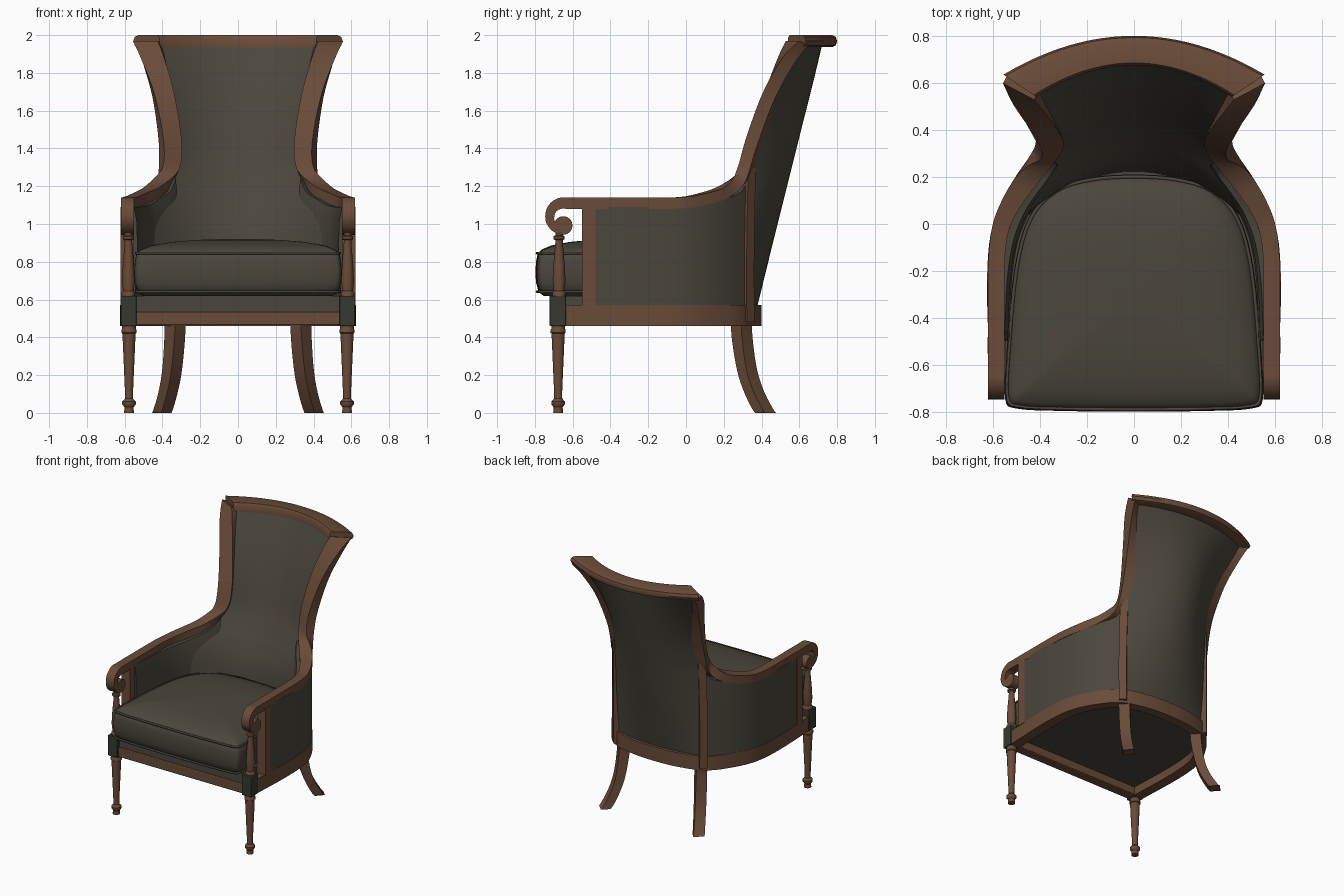
import bpy, bmesh, math
from mathutils import Vector

if "Cube" in bpy.data.objects:
    bpy.data.objects.remove(bpy.data.objects["Cube"])


def material(name, rgb):
    m = bpy.data.materials.new(name)
    m.diffuse_color = (*rgb, 1)
    m.use_nodes = True
    m.node_tree.nodes["Principled BSDF"].inputs["Base Color"].default_value = m.diffuse_color
    return m


WOOD = material("brown wood", (0.143, 0.071, 0.041))
FABRIC = material("olive upholstery", (0.070, 0.062, 0.045))
GREEN = material("dark green", (0.036, 0.042, 0.030))


def smooth(pts, n=5, closed=False):
    """Catmull-Rom through tuples of any length."""
    out, m = [], len(pts)
    for i in range(m if closed else m - 1):
        q = [pts[(i + k) % m] if closed else pts[min(max(i + k, 0), m - 1)] for k in (-1, 0, 1, 2)]
        for j in range(n):
            t = j / n
            out.append(tuple(0.5 * (2 * b + (c - a) * t + (2 * a - 5 * b + 4 * c - d) * t * t
                                    + (3 * b - a - 3 * c + d) * t ** 3) for a, b, c, d in zip(*q)))
    return out if closed else out + [tuple(pts[-1])]


def finish(bm, name, mat, mirror=False, bevel=0, angle=40):
    bmesh.ops.recalc_face_normals(bm, faces=bm.faces)
    me = bpy.data.meshes.new(name)
    bm.to_mesh(me)
    bm.free()
    ob = bpy.data.objects.new(name, me)
    bpy.context.collection.objects.link(ob)
    me.materials.append(mat)
    bpy.ops.object.select_all(action='DESELECT')
    ob.select_set(True)
    bpy.context.view_layer.objects.active = ob
    bpy.ops.object.shade_smooth_by_angle(angle=math.radians(angle))
    if bevel:
        b = ob.modifiers.new("bevel", 'BEVEL')
        b.width, b.segments, b.limit_method = bevel, 2, 'ANGLE'
    if mirror:
        ob.modifiers.new("mirror", 'MIRROR')
    return ob


def loft(name, rings, mat, loop=False, **kw):
    """Skin closed rings of points; caps both ends unless loop."""
    bm = bmesh.new()
    vs = [[bm.verts.new(p) for p in r] for r in rings]
    n = len(vs[0])
    for a, b in zip(vs, vs[1:] + vs[:1] if loop else vs[1:]):
        for i in range(n):
            bm.faces.new((a[i], a[(i + 1) % n], b[(i + 1) % n], b[i]))
    if not loop:
        bm.faces.new(vs[0])
        bm.faces.new(vs[-1])
    return finish(bm, name, mat, **kw)


def sweep(name, pts, mat, n=5, **kw):
    """Rectangular bar along (x, y, z, wx, wy, wz, half thickness), cut off at the floor."""
    p = smooth(pts, n)
    rings = []
    for i, q in enumerate(p):
        c, w = Vector(q[:3]), Vector(q[3:6])
        tan = Vector(p[min(i + 1, len(p) - 1)][:3]) - Vector(p[max(i - 1, 0)][:3])
        nrm = tan.cross(w).normalized() * q[6]
        rings.append([(v.x, v.y, max(v.z, 0)) for v in (c + w + nrm, c - w + nrm, c - w - nrm, c + w - nrm)])
    return loft(name, rings, mat, **kw)


def lathe(name, x, y, prof, mat, seg=24):
    return loft(name, [[(x + r * math.cos(2 * math.pi * i / seg), y + r * math.sin(2 * math.pi * i / seg), z)
                        for i in range(seg)] for r, z in prof], mat, mirror=True)


def box(name, x0, x1, y0, y1, z0, z1, mat, **kw):
    return loft(name, [[(x0, y0, z), (x1, y0, z), (x1, y1, z), (x0, y1, z)] for z in (z0, z1)], mat, **kw)


def both(half):
    """Mirror a right-hand half outline that ends on x = 0."""
    return half + [(-x, y) for x, y in half[-2::-1]]


# seat rail, front rail and seat deck
plan = smooth(both([(.612, -.64), (.625, -.25), (.60, .0), (.51, .19), (.39, .325), (.2, .385), (0, .40)]))
inner = [(x * .87, -.64 if y < -.63 else y * .82 if y > 0 else y) for x, y in plan]
loft("seat_rail", [[(*o, .46), (*o, .57), (*i, .57), (*i, .46)] for o, i in zip(plan, inner)], WOOD)
box("front_rail", -.55, .55, -.71, -.63, .465, .535, WOOD, bevel=.005)
deck = [(.55, -.695)] + [(x * 1.02, y) for x, y in inner] + [(-.55, -.695)]
loft("seat_deck", [[(x, y, z) for x, y in deck] for z in (.525, .62)], FABRIC)

# front corner blocks, turned legs and turned arm supports
box("corner_block", .537, .618, -.722, -.635, .46, .62, GREEN, mirror=True, bevel=.004)
lathe("front_leg", .577, -.677, [(.026, 0), (.024, .03), (.036, .045), (.036, .06), (.022, .075), (.021, .1),
                                (.034, .40), (.034, .42), (.04, .425), (.04, .44), (.036, .445), (.036, .465)], WOOD)
lathe("arm_support", .58, -.672, [(.036, .615), (.036, .635), (.028, .645), (.034, .70), (.03, .78), (.02, .90),
                                  (.02, .915), (.03, .92), (.03, .935), (.02, .94), (.02, .98)], WOOD)

# splayed back legs and the thin posts above them
d = .028
sweep("back_leg", [(.335, .295, .50, d, -d, 0, .04), (.335, .297, .40, d, -d, 0, .038),
                   (.35, .325, .22, d, -d, 0, .034), (.375, .37, .09, d, -d, 0, .031),
                   (.41, .432, -.025, d, -d, 0, .03)], WOOD, mirror=True)
sweep("back_post", [(.372, .322, .48, .02, -.02, 0, .028), (.372, .322, .9, .02, -.02, 0, .028),
                    (.365, .33, 1.3, .02, -.02, 0, .028)], WOOD, mirror=True)
box("arm_post", .55, .622, -.55, -.48, .565, 1.09, WOOD, mirror=True)

# one continuous bar: scroll, arm and flared back stile
A = .035
arm = [
    (.585, -.645, .965, A, 0, 0, .018), (.585, -.69, .975, A, 0, 0, .020), (.585, -.72, 1.02, A, 0, 0, .023),
    (.585, -.712, 1.075, A, 0, 0, .026), (.585, -.67, 1.108, A, 0, 0, .029), (.585, -.6, 1.11, A, 0, 0, .03),
    (.585, -.3, 1.11, A, 0, 0, .03), (.582, -.12, 1.11, A, 0, 0, .03), (.562, 0, 1.115, .035, .012, 0, .03),
    (.515, .1, 1.135, .035, .022, 0, .03), (.455, .19, 1.165, .040, .022, 0, .03),
    (.395, .27, 1.22, .046, .004, 0, .033), (.362, .325, 1.30, .046, -.018, 0, .034),
    (.36, .37, 1.45, .048, -.018, 0, .036), (.395, .445, 1.68, .053, -.006, 0, .036),
    (.445, .527, 1.86, .062, .012, 0, .035), (.478, .588, 1.958, .066, .035, 0, .03)]
sweep("arm_and_stile", arm, WOOD, mirror=True)
loft("scroll_roll", [[(x, -.65 + .049 * math.cos(t * math.pi / 12), .992 + .049 * math.sin(t * math.pi / 12))
                      for t in range(24)] for x in (.55, .62)], WOOD, mirror=True)

# curved crest rail with a rolled outer lip
sec = [(0, 1.935), (0, 1.985), (.08, 2.0), (.8, 2.0), (.94, 1.99), (1, 1.968), (.94, 1.945), (.8, 1.937), (.5, 1.94)]
rings = []
for k in range(25):
    s = k / 12 - 1
    i = Vector((.415 * s, .54 + .135 * (1 - s * s)))
    o = Vector((.555 * s, .635 + .165 * (1 - s * s)))
    rings.append([(*i.lerp(o, u), z) for u, z in sec])
loft("crest_rail", rings, WOOD)

# upholstered side panels: outer x, y, inner x, y, top height
side = smooth([(.618, -.49, .55, -.49, 1.09), (.622, -.25, .54, -.25, 1.09), (.605, -.04, .515, -.08, 1.09),
               (.565, .09, .47, .04, 1.10), (.50, .2, .42, .12, 1.13), (.42, .29, .36, .2, 1.17),
               (.38, .33, .33, .25, 1.24)])
loft("side_panel", [[(ox, oy, .565), (ox, oy, zt), (ix, iy, zt), (ix * .975, iy - .005, zt - .07),
                     (ix * .965, iy - .01, .85), (ix, iy, .565)]
                    for ox, oy, ix, iy, zt in side], FABRIC, mirror=True)

# curved back: z, then half width, edge y, middle y of the inner and outer skins
back = smooth([(.565, .47, .02, .22, .37, .325, .378), (.90, .47, .03, .25, .375, .335, .46),
               (1.06, .455, .08, .305, .375, .34, .50), (1.18, .395, .215, .365, .37, .35, .53),
               (1.30, .33, .325, .42, .365, .365, .56), (1.50, .33, .375, .49, .37, .41, .61),
               (1.72, .365, .45, .575, .42, .485, .666), (1.945, .42, .553, .68, .49, .605, .72)])
S = [k / 10 - 1 for k in range(21)]
loft("back_rest", [[(ai * s, ei + (pi - ei) * (1 - s * s), z) for s in S] +
                   [(ao * s, eo + (po - eo) * (1 - s * s), z) for s in S[::-1]]
                   for z, ai, ei, pi, ao, eo, po in back], FABRIC)

# loose seat cushion with piping
half = [(0, -.788), (.3, -.785), (.49, -.775), (.537, -.735), (.532, -.55), (.50, -.2), (.44, .02),
        (.33, .14), (.18, .188), (0, .20)]
outline = smooth(half + [(-x, y) for x, y in half[-2:0:-1]], 4, True)


def ring(s, z):
    return [(x * s, -.3 + (y + .3) * s, z) for x, y in outline]


loft("seat_cushion", [ring(s, z) for s, z in [(.5, .615), (.93, .62), (.985, .64), (1.012, .69), (1.02, .745),
     (1.012, .80), (.995, .845), (.95, .865), (.85, .886), (.65, .905), (.4, .916), (.15, .92)]], FABRIC, angle=60)
for z in (.642, .846):
    rings = []
    for i in range(len(outline)):
        c = Vector((*outline[i], z))
        r = (c - Vector((0, -.3, z))).normalized() * .008
        rings.append([c + r * math.cos(t * math.pi / 3) + Vector((0, 0, .008 * math.sin(t * math.pi / 3)))
                      for t in range(6)])
    loft("cushion_piping", rings, FABRIC, loop=True, angle=80)
